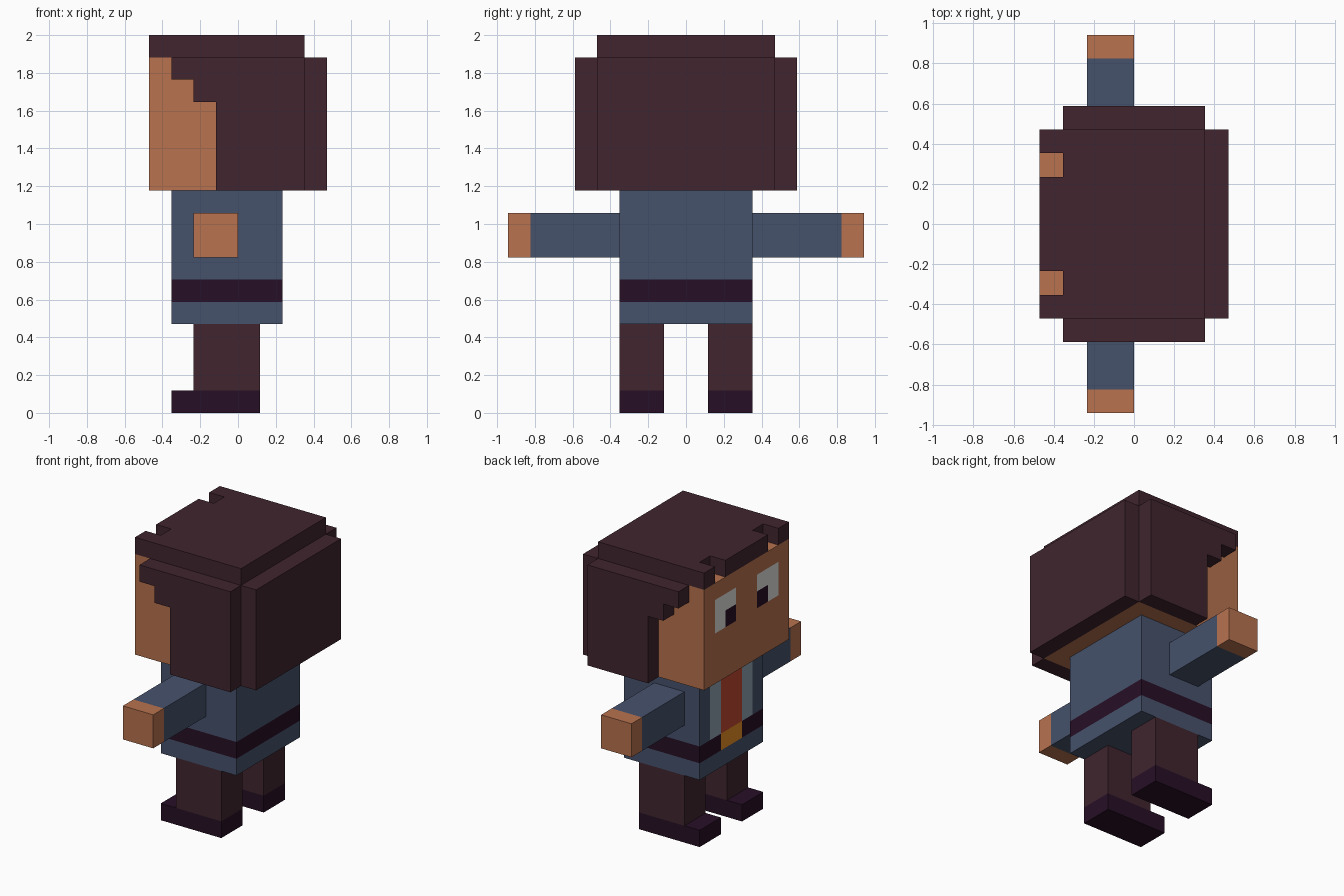
import bpy
import bmesh
from mathutils import Vector

if "Cube" in bpy.data.objects:
    bpy.data.objects.remove(bpy.data.objects["Cube"], do_unlink=True)

U = 2 / 17  # one block; all sizes below are in blocks


def material(name, hex_code):
    srgb = [int(hex_code[i:i + 2], 16) / 255 for i in (0, 2, 4)]
    rgba = [c / 12.92 if c < 0.04045 else ((c + 0.055) / 1.055) ** 2.4 for c in srgb] + [1]
    m = bpy.data.materials.new(name)
    m.use_nodes = True
    m.diffuse_color = rgba
    m.node_tree.nodes["Principled BSDF"].inputs["Base Color"].default_value = rgba
    return m


SKIN = material("skin", "B8724F")
BROWN = material("dark brown", "41252F")
BLUE = material("slate blue", "46526C")
DARK = material("dark plum", "270F26")
WHITE = material("eye white", "E2E2E0")
GREY = material("pale grey", "90A3B0")
RED = material("rust red", "C04A31")
GOLD = material("gold", "F09425")


def finish(name, bm, mats, cuts=(), rule=None):
    """Slice the mesh at (axis, position) cuts, colour faces by rule, scale blocks to units."""
    for axis, pos in cuts:
        normal = Vector([float(i == axis) for i in range(3)])
        bmesh.ops.bisect_plane(bm, geom=bm.verts[:] + bm.edges[:] + bm.faces[:],
                               plane_co=normal * pos, plane_no=normal, dist=1e-5)
    bmesh.ops.recalc_face_normals(bm, faces=bm.faces)
    if rule:
        for f in bm.faces:
            f.material_index = mats.index(rule(f.calc_center_median(), f.normal))
    bmesh.ops.scale(bm, vec=(U, U, U), verts=bm.verts)
    mesh = bpy.data.meshes.new(name)
    bm.to_mesh(mesh)
    bm.free()
    for m in mats:
        mesh.materials.append(m)
    bpy.context.collection.objects.link(bpy.data.objects.new(name, mesh))


def prism(name, points, offset, mats, cuts=(), rule=None):
    """Extrude a flat polygon by an offset vector."""
    bm = bmesh.new()
    face = bm.faces.new([bm.verts.new(p) for p in points])
    new = bmesh.ops.extrude_face_region(bm, geom=[face], use_keep_orig=True)["geom"]
    bmesh.ops.translate(bm, vec=offset,
                        verts=[v for v in new if isinstance(v, bmesh.types.BMVert)])
    finish(name, bm, mats, cuts, rule)


def box(name, x, y, z, mats, cuts=(), rule=None):
    points = [(x[0], y[0], z[0]), (x[1], y[0], z[0]), (x[1], y[1], z[0]), (x[0], y[1], z[0])]
    prism(name, points, (0, 0, z[1] - z[0]), mats, cuts, rule)


# Head with inset eyes on the face side (-x)
def face_colour(c, n):
    if n.x < -0.5 and 1 < abs(c.y) < 3 and 13 < c.z < 15:
        return DARK if abs(c.y) < 2 and c.z < 14 else WHITE
    return SKIN


box("head", (-4, 3), (-4, 4), (10, 16), [SKIN, WHITE, DARK],
    [(1, y) for y in (-3, -2, -1, 1, 2, 3)] + [(2, z) for z in (13, 14, 15)], face_colour)

# Hair: notched cap, back slab and stepped side slabs
half = [(3, 4), (-4, 4), (-4, 3), (-3, 3), (-3, 2), (-4, 2)]
outline = half + [(x, -y) for x, y in reversed(half)]
prism("hair_cap", [(x, y, 16) for x, y in outline], (0, 0, 1), [BROWN])
box("hair_back", (3, 4), (-4, 4), (10, 16), [BROWN])
steps = [(3, 10), (3, 16), (-3, 16), (-3, 15), (-2, 15), (-2, 14), (-1, 14), (-1, 10)]


# Tunic with belt, buckle and front stripes
def tunic_colour(c, n):
    front = n.x < -0.5
    if 5 < c.z < 6 and abs(n.z) < 0.5:
        return GOLD if front and abs(c.y) < 1 else DARK
    if front and c.z > 6 and abs(c.y) < 2:
        return RED if abs(c.y) < 1 else GREY
    return BLUE


box("tunic", (-3, 2), (-3, 3), (4, 10), [BLUE, DARK, GOLD, RED, GREY],
    [(2, 5), (2, 6)] + [(1, y) for y in (-2, -1, 1, 2)], tunic_colour)

# Paired parts: the figure looks toward -x, so its own left is -y
for side, s in (("left", -1), ("right", 1)):
    prism(f"hair_side_{side}", [(x, 4 * s, z) for x, z in steps], (0, s, 0), [BROWN])
    box(f"arm_{side}", (-2, 0), sorted((3 * s, 8 * s)), (7, 9), [BLUE, SKIN], [(1, 7 * s)],
        lambda c, n: SKIN if abs(c.y) > 7 else BLUE)
    box(f"leg_{side}", (-2, 1), sorted((s, 3 * s)), (1, 4), [BROWN])
    box(f"shoe_{side}", (-3, 1), sorted((s, 3 * s)), (0, 1), [DARK])
